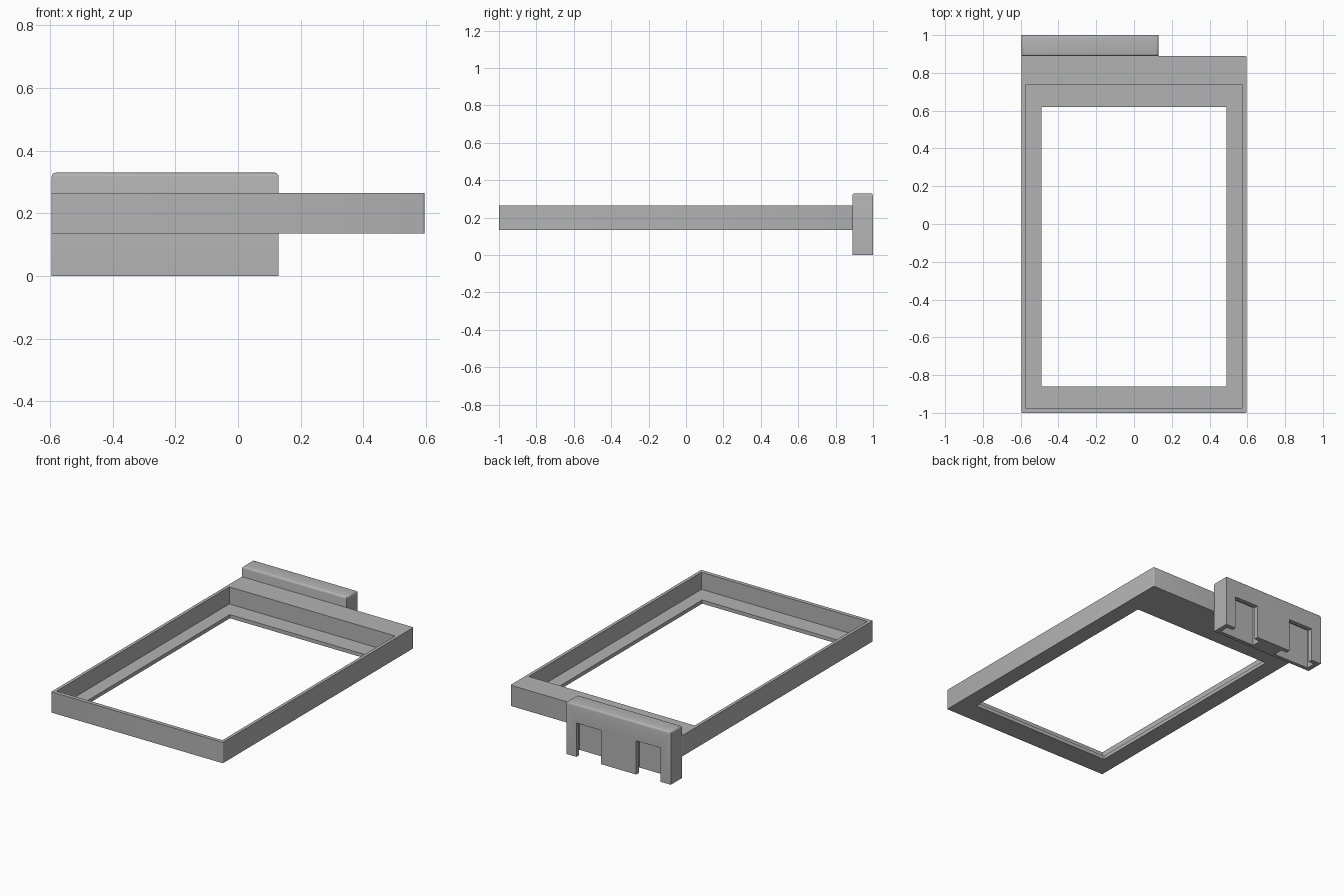
import bpy
import bmesh

default = bpy.data.objects.get("Cube")
if default:
    bpy.data.objects.remove(default, do_unlink=True)

grey = bpy.data.materials.new("light grey plastic")
grey.use_nodes = True
grey.diffuse_color = (0.45, 0.45, 0.45, 1)
grey.node_tree.nodes["Principled BSDF"].inputs["Base Color"].default_value = grey.diffuse_color


def box(name, x, y, z, bevel=0, pick=None, segments=3):
    """Box from min/max ranges; edges chosen by pick are rounded."""
    bm = bmesh.new()
    bmesh.ops.create_cube(bm, size=1)
    for v in bm.verts:
        v.co = [r[0] if c < 0 else r[1] for c, r in zip(v.co, (x, y, z))]
    if bevel:
        edges = [e for e in bm.edges if pick(*(v.co for v in e.verts))]
        bmesh.ops.bevel(bm, geom=edges, offset=bevel, segments=segments,
                        profile=0.5, affect='EDGES')
    mesh = bpy.data.meshes.new(name)
    bm.to_mesh(mesh)
    bm.free()
    mesh.materials.append(grey)
    obj = bpy.data.objects.new(name, mesh)
    bpy.context.collection.objects.link(obj)
    return obj


def cut(target, *ranges):
    """Subtract a box and discard the cutter."""
    cutter = box("cutter", *ranges)
    cutter.hide_render = True
    mod = target.modifiers.new("cut", 'BOOLEAN')
    mod.operation, mod.solver, mod.object = 'DIFFERENCE', 'EXACT', cutter
    bpy.context.view_layer.objects.active = target
    bpy.ops.object.modifier_apply(modifier=mod.name)
    bpy.data.objects.remove(cutter, do_unlink=True)


def smooth(obj):
    bpy.ops.object.select_all(action='DESELECT')
    obj.select_set(True)
    bpy.context.view_layer.objects.active = obj
    bpy.ops.object.shade_smooth_by_angle(angle=0.6)


# Tray frame: shallow pocket with a thin ledge around a through opening
frame = box("tray_frame", (-0.595, 0.595), (-1, 0.89), (0.135, 0.265), 0.006,
            lambda a, b: abs(a.z - b.z) > 0.01)
cut(frame, (-0.575, 0.575), (-0.975, 0.735), (0.158, 0.4))
cut(frame, (-0.49, 0.49), (-0.86, 0.62), (0, 0.3))
smooth(frame)

# Mounting block with rounded top edges
block = box("mounting_block", (-0.595, 0.13), (0.889, 1), (0, 0.33), 0.014,
            lambda a, b: min(a.z, b.z) > 0.3)

# Two T-shaped slots, open at the bottom and the back
for centre in (-0.025, -0.44):
    cut(block, (centre - 0.125, centre + 0.125), (0.912, 0.972), (-0.1, 0.255))
    cut(block, (centre - 0.085, centre + 0.085), (0.95, 1.1), (-0.1, 0.212))
smooth(block)
